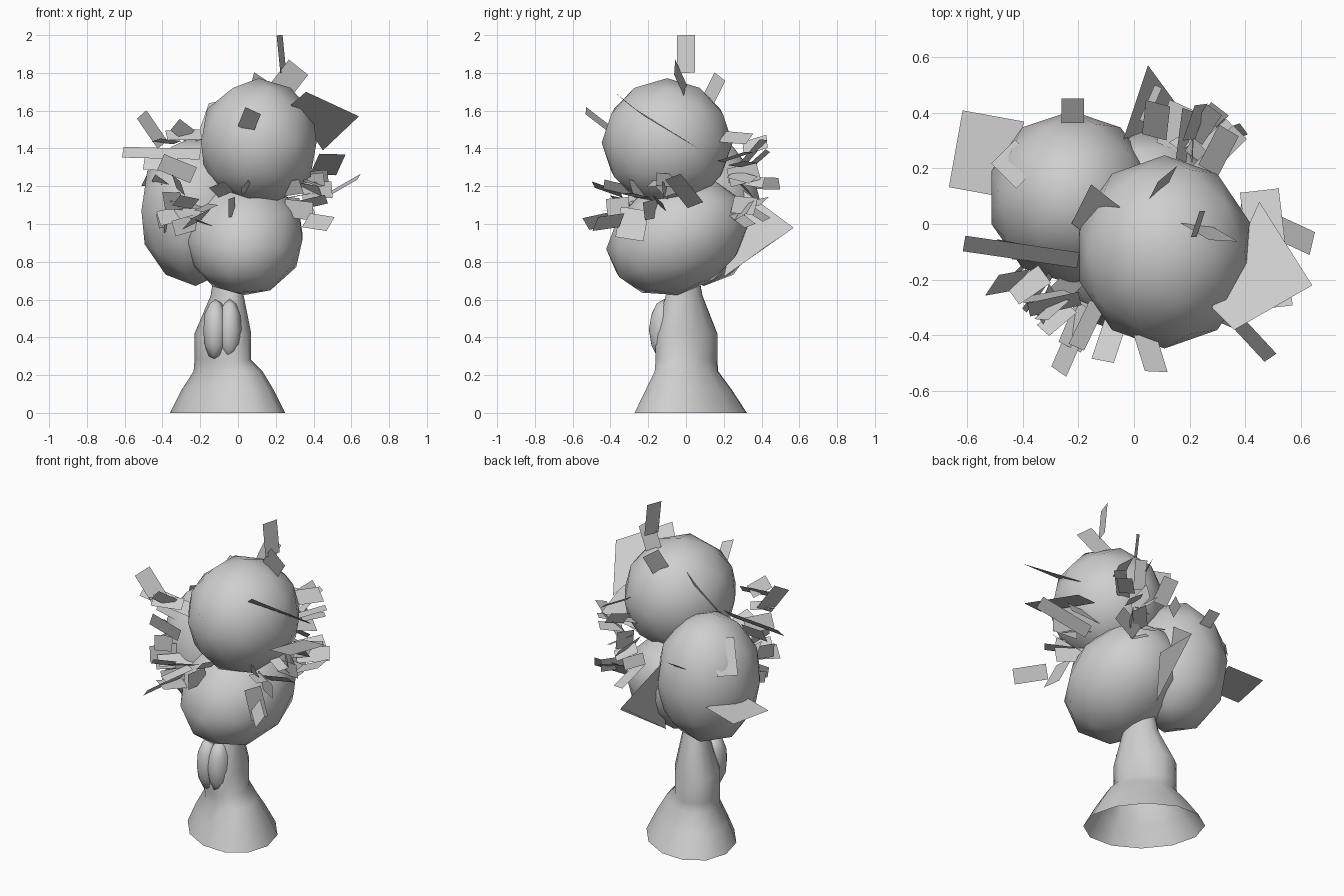
import bpy, bmesh, math, random
from mathutils import Vector

cube = bpy.data.objects.get("Cube")
if cube:
    bpy.data.objects.remove(cube, do_unlink=True)

random.seed(7)

# One plain grey for the whole tree
grey = bpy.data.materials.new("plain_grey")
grey.use_nodes = True
colour = (0.62, 0.62, 0.62, 1)
grey.diffuse_color = colour
grey.node_tree.nodes["Principled BSDF"].inputs["Base Color"].default_value = colour


def finish(name, bm, smooth_angle=None):
    """Turn a bmesh into a named object, optionally smooth shaded."""
    mesh = bpy.data.meshes.new(name)
    bm.to_mesh(mesh)
    bm.free()
    mesh.materials.append(grey)
    obj = bpy.data.objects.new(name, mesh)
    bpy.context.collection.objects.link(obj)
    if smooth_angle:
        bpy.ops.object.select_all(action='DESELECT')
        obj.select_set(True)
        bpy.context.view_layer.objects.active = obj
        bpy.ops.object.shade_smooth_by_angle(angle=math.radians(smooth_angle))


def blob(name, centre, radii, lean=0):
    """Rounded, faintly faceted ellipsoid whose back rises by the lean."""
    bm = bmesh.new()
    bmesh.ops.create_icosphere(bm, subdivisions=2, radius=1.02)
    for v in bm.verts:
        offset = Vector(r * k for r, k in zip(radii, v.co))
        offset.z += lean * offset.y
        v.co = Vector(centre) + offset
    finish(name, bm, 60)


def flat(name, corners):
    """Single flat leaf face."""
    bm = bmesh.new()
    bm.faces.new([bm.verts.new(c) for c in corners])
    finish(name, bm)


def leaf(name, base, tip, width, side):
    """Rectangular leaf from base to tip, widened along the side direction."""
    along = (tip - base).normalized()
    across = (side - along * side.dot(along)).normalized() * width / 2
    flat(name, (base - across, base + across, tip + across, tip - across))


# Foliage masses
blob("upper_foliage", (0.11, -0.10, 1.43), (0.315, 0.34, 0.335))
blob("lower_foliage", (0.035, -0.045, 0.935), (0.315, 0.37, 0.305), 0.18)
blob("side_foliage", (-0.225, 0.095, 1.07), (0.295, 0.305, 0.39))

# Trunk: open flared tube, rings of (z, left x, right x, front y, back y)
rings = [(0, -0.36, 0.25, -0.28, 0.33), (0.12, -0.30, 0.19, -0.22, 0.25),
         (0.22, -0.235, 0.13, -0.17, 0.175), (0.28, -0.23, 0.07, -0.165, 0.17),
         (0.42, -0.23, 0.07, -0.165, 0.17), (0.62, -0.145, 0.03, -0.11, 0.09),
         (0.78, -0.12, 0.0, -0.09, 0.06)]
sides = 12
skew = 0.3
bm = bmesh.new()
loops = []
for z, x0, x1, y0, y1 in rings:
    loop = []
    for i in range(sides):
        a = math.tau * i / sides
        loop.append(bm.verts.new(((x0 + x1) / 2 + (x1 - x0) / 2 * math.cos(a),
                                  (y0 + y1) / 2 + (y1 - y0) / 2 * math.sin(a - skew), z)))
    loops.append(loop)
for low, high in zip(loops, loops[1:]):
    for i in range(sides):
        j = (i + 1) % sides
        bm.faces.new((low[i], low[j], high[j], high[i]))
finish("trunk", bm, 45)

# Paired swellings either side of a crack on the trunk front
for name, x in (("left_knot", -0.045), ("right_knot", -0.12)):
    blob(name, (x, -0.115, 0.44), (0.065, 0.08, 0.16))

X, Y, Z = Vector((1, 0, 0)), Vector((0, 1, 0)), Vector((0, 0, 1))

# Large leaves: base, tip and width in hundredths, then the side direction
leaves = [
    ((24, 0, 180), (22, 0, 200), 10, Y + X / 3),
    ((22, 0, 170), (32, -6, 183), 13, X - Z),
    ((-20, -13, 137), (-61, -7, 138), 8, Y + Z),
    ((-42, 23, 102), (-64, 27, 99), 28, Y),
    ((-40, -20, 142), (-51, -22, 158), 10, X + Y),
    ((4, -40, 150), (8, -53, 160), 9, X - Z / 2),
    ((38, 5, 110), (64, -7, 125), 9, Y - X / 3),
    ((36, -34, 102), (49, -48, 100), 9, X + Z),
    ((8, 10, 162), (12, 18, 178), 10, X + Y),
    ((-17, -30, 105), (-27, -53, 100), 9, X + Z),
    ((29, -27, 108), (36, -30, 92), 15, Y),
    ((-17, -4, 145), (-10, 10, 165), 14, X - Y),
    ((20, 15, 132), (38, 33, 138), 7, X - Y),
    ((50, -30, 137), (45, 12, 126), 14, X),
    ((-22, 36, 122), (-22, 45, 128), 8, X),
    ((-38, 17, 138), (-47, 26, 120), 12, X + Y),
]
for n, (base, tip, width, side) in enumerate(leaves):
    leaf(f"large_leaf_{n + 1}", Vector(base) / 100, Vector(tip) / 100, width / 100, side)

# Two broad kite leaves, one high at the front and one hanging at the back
flat("front_kite_leaf", ((0.28, -0.30, 1.63), (0.36, -0.38, 1.70),
                         (0.64, -0.22, 1.57), (0.45, 0.08, 1.39)))
flat("back_kite_leaf", ((0, 0.2, 0.72), (0.16, 0.42, 0.88),
                        (0.05, 0.57, 0.98), (-0.04, 0.3, 1.18)))

# Tufts of small leaves where the masses meet: direction in degrees, spread, low, high, count
tufts = {"left": (218, 28, 0.96, 1.5, 15), "back": (62, 22, 1.0, 1.48, 15),
         "right": (-18, 25, 0.95, 1.25, 9), "front": (262, 25, 1.0, 1.2, 5)}
for tuft, (heading, spread, low, high, count) in tufts.items():
    for n in range(count):
        a = math.radians(heading + random.uniform(-spread, spread))
        out = Vector((math.cos(a), math.sin(a), 0))
        height = random.uniform(low, high)
        centre = out * random.uniform(0.36, 0.44) + Z * height
        out.z = (height - 1.15) * 1.5
        twist = Vector(random.uniform(-1, 1) for _ in range(3))
        along = (out.normalized() + twist * 0.5).normalized() * random.uniform(0.06, 0.1)
        leaf(f"{tuft}_leaf_{n + 1}", centre - along, centre + along,
             random.uniform(0.06, 0.1), twist.cross(out))
